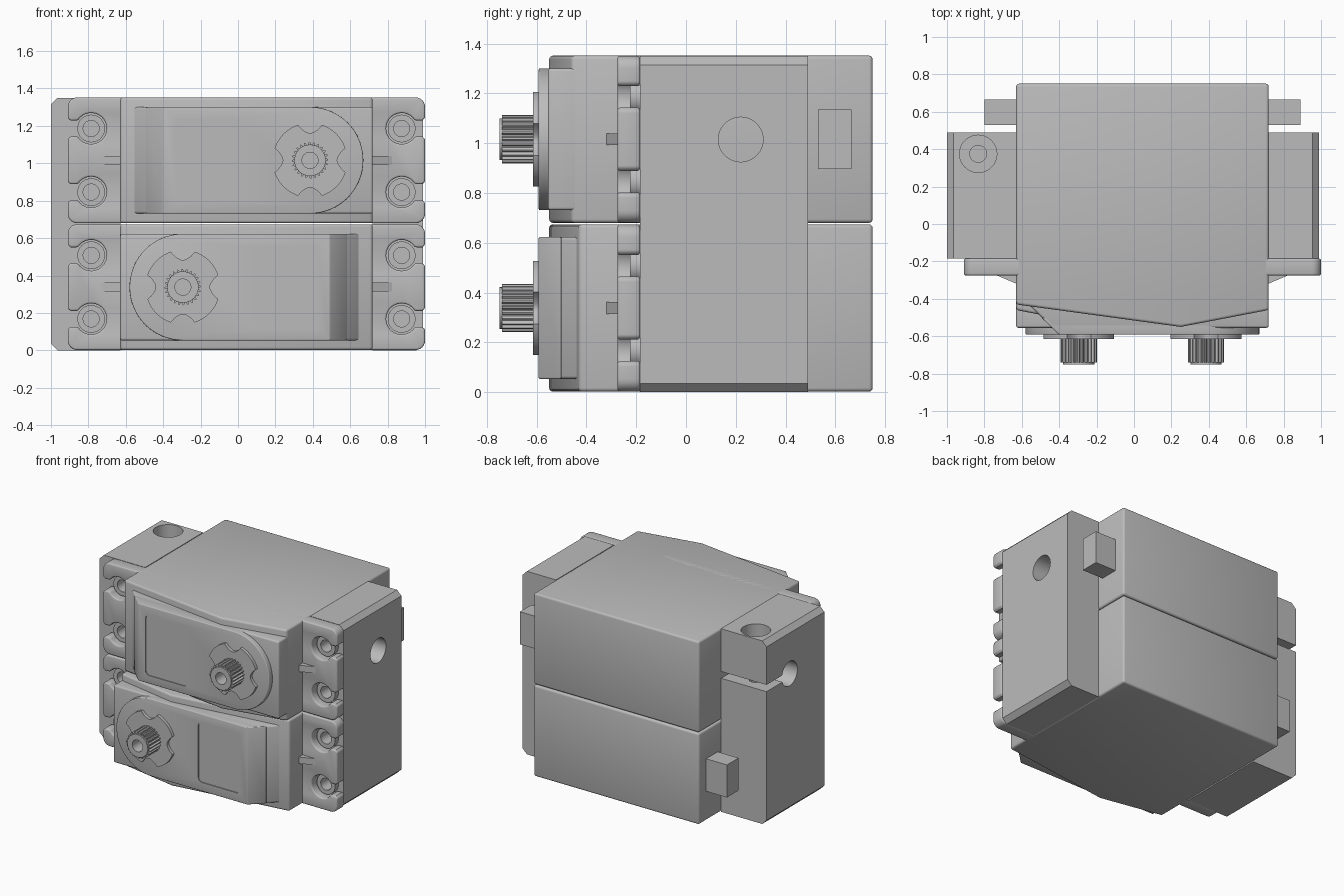
import bpy, bmesh, math
from math import sin, cos, pi, radians

cube = bpy.data.objects.get("Cube")
if cube:
    bpy.data.objects.remove(cube)

grey = bpy.data.materials.new("plain_grey")
grey.use_nodes = True
COLOUR = (0.5, 0.5, 0.5, 1)
grey.diffuse_color = COLOUR
grey.node_tree.nodes["Principled BSDF"].inputs["Base Color"].default_value = COLOUR


def prism(name, pts, axis, a, b, tip=None):
    """Extrude a closed profile along an axis from a to b; tip moves end points."""
    place = {"x": lambda u, v, w: (w, u, v),
             "y": lambda u, v, w: (u, w, v),
             "z": lambda u, v, w: (u, v, w)}[axis]
    bm = bmesh.new()
    low = [bm.verts.new(place(u, v, a)) for u, v in pts]
    high = [bm.verts.new(place(*(tip(u, v) if tip else (u, v)), b)) for u, v in pts]
    bm.faces.new(low)
    bm.faces.new(high)
    n = len(pts)
    for i in range(n):
        j = (i + 1) % n
        bm.faces.new((low[i], low[j], high[j], high[i]))
    bmesh.ops.recalc_face_normals(bm, faces=bm.faces)
    mesh = bpy.data.meshes.new(name)
    bm.to_mesh(mesh)
    bm.free()
    obj = bpy.data.objects.new(name, mesh)
    bpy.context.collection.objects.link(obj)
    mesh.materials.append(grey)
    return obj


def arc(cx, cy, r, start, end, n=10):
    step = radians(end - start) / n
    return [(cx + r * cos(radians(start) + i * step),
             cy + r * sin(radians(start) + i * step)) for i in range(n + 1)]


def circle(cx, cy, r, n=32):
    return arc(cx, cy, r, 0, 360, n)[:-1]


def rect(x0, x1, y0, y1):
    return [(x0, y0), (x1, y0), (x1, y1), (x0, y1)]


def rounded(x0, x1, y0, y1, r):
    return (arc(x1 - r, y1 - r, r, 0, 90, 5) + arc(x0 + r, y1 - r, r, 90, 180, 5)
            + arc(x0 + r, y0 + r, r, 180, 270, 5) + arc(x1 - r, y0 + r, r, 270, 360, 5))


def apply(obj, mod):
    bpy.context.view_layer.objects.active = obj
    bpy.ops.object.modifier_apply(modifier=mod.name)


def cut(obj, *args):
    cutter = prism("cutter", *args)
    cutter.hide_render = True
    mod = obj.modifiers.new("cut", "BOOLEAN")
    mod.operation = "DIFFERENCE"
    mod.solver = "EXACT"
    mod.object = cutter
    apply(obj, mod)
    bpy.data.objects.remove(cutter)


def bevel(obj, width, angle=35):
    mod = obj.modifiers.new("bevel", "BEVEL")
    mod.width = width
    mod.segments = 3
    mod.limit_method = "ANGLE"
    mod.angle_limit = radians(angle)
    apply(obj, mod)
    return obj


def smooth(obj):
    bpy.ops.object.select_all(action="DESELECT")
    obj.select_set(True)
    bpy.context.view_layer.objects.active = obj
    bpy.ops.object.shade_smooth_by_angle(angle=radians(32))


# One servo, built around its own centre with the shaft on the +x side
H = 0.336
SHAFT = 0.34
servo = []

# Case with a kinked front
case = prism("case", [(-0.675, 0.75), (-0.675, -0.43), (0.205, -0.55),
                      (0.675, -0.46), (0.675, 0.75)], "z", -H, H)
servo.append(bevel(case, 0.015, 20))

# Raised front housing: lower layer, then the layer rounded around the shaft
housing = prism("housing", [(-0.615, -0.38), (-0.615, -0.425), (-0.48, -0.555),
                            (0.675, -0.555), (0.675, -0.38)], "z", -0.285, 0.285)
servo.append(bevel(housing, 0.012))
gear_cover = prism("gear_cover",
                   [(-0.54, 0.285), (-0.54, -0.285)] + arc(SHAFT, 0, 0.285, -90, 90, 32),
                   "y", -0.5, -0.592,
                   lambda u, v: (u + 0.095 if u < -0.5 else u, v))
bevel(gear_cover, 0.006)
cut(gear_cover, rounded(-0.385, -0.045, -0.225, 0.22, 0.03), "y", -0.7, -0.585)
servo.append(gear_cover)

# Notched collar and splined shaft
collar_pts = []
for i in range(96):
    a = 2 * pi * i / 96
    off = abs((a + pi / 4) % (pi / 2) - pi / 4)
    r = 0.2 if off > 0.27 else 0.145 + 0.03 * (off / 0.27) ** 2
    collar_pts.append((SHAFT + r * cos(a), r * sin(a)))
servo.append(prism("collar", collar_pts, "y", -0.58, -0.615))

teeth = []
for i in range(96):
    a = 2 * pi * i / 96
    r = 0.097 if i % 4 < 2 else 0.084
    teeth.append((SHAFT + r * cos(a), r * sin(a)))
shaft = prism("splined_shaft", teeth, "y", -0.58, -0.74)
cut(shaft, circle(SHAFT, 0, 0.043), "y", -0.8, -0.64)
tip = prism("shaft_tip", circle(SHAFT, 0, 0.084), "y", -0.7, -0.75)
cut(tip, circle(SHAFT, 0, 0.043), "y", -0.8, -0.64)
servo += [shaft, tip]

# Mounting flange with open screw slots
mouth = math.degrees(math.asin(0.043 / 0.083))
half = arc(0.905, -H + 0.05, 0.05, -90, 0, 6)
for z in (-0.17, 0.17):
    half += [(0.955, z - 0.055), (0.94, z - 0.043)]
    half += arc(0.83, z, 0.083, -mouth, mouth - 360, 24)
    half += [(0.94, z + 0.043), (0.955, z + 0.055)]
half += arc(0.905, H - 0.05, 0.05, 0, 90, 6)
flange = prism("flange", half + [(-u, v) for u, v in reversed(half)], "y", -0.275, -0.185)
servo.append(bevel(flange, 0.01, 40))

# Eyelets, ribs on both flange sides
for side in (-1, 1):
    for z in (-0.17, 0.17):
        eyelet = prism("eyelet", circle(side * 0.83, z, 0.074), "y", -0.225, -0.185)
        cut(eyelet, circle(side * 0.83, z, 0.043), "y", -0.3, -0.1)
        servo.append(eyelet)
    servo.append(prism("flange_rib", [(side * 0.66, -0.27), (side * 0.66, -0.325),
                                      (side * 0.79, -0.27)], "z", -0.024, 0.024))

# Cable outlet
servo.append(prism("cable_outlet", rect(0.66, 0.845, 0.53, 0.665), "z", -0.12, 0.12))

# Upper servo in place, lower one turned half round
for part in servo:
    smooth(part)
    lower = part.copy()
    bpy.context.collection.objects.link(lower)
    lower.name = "lower_" + part.name
    lower.location = (0.045, 0, 0.338)
    lower.rotation_euler = (0, pi, 0)
    part.name = "upper_" + part.name
    part.location = (0.045, 0, 1.016)

# Side brackets with chamfered outer edges and a side hole
TOP = 1.35
for name, inner, outer in (("right_bracket", -0.628, -1.0), ("left_bracket", 0.718, 0.99)):
    s = 1 if outer > 0 else -1
    c = outer - s * 0.035
    bracket = prism(name, [(inner, 0), (c, 0), (outer, 0.035), (outer, TOP - 0.035),
                           (c, TOP), (inner, TOP)], "y", -0.185, 0.49)
    cut(bracket, circle(0.22, 1.015, 0.09), "x", min(inner, outer) - 0.1, max(inner, outer) + 0.1)
    for centre in (0.338, 1.016):
        for z in (-0.17, 0.17):
            cut(bracket, circle(0.045 + s * 0.83, centre + z, 0.043), "y", -0.3, -0.06)
    if s < 0:
        # Clamp slit and its counterbored bolt hole
        cut(bracket, rect(0.22, 0.6, 0.985, 1.035), "x", -1.1, -0.5)
        cut(bracket, circle(-0.833, 0.375, 0.1), "z", 1.2, 1.5)
        cut(bracket, circle(-0.833, 0.375, 0.045), "z", 0.8, 1.3)
    smooth(bracket)
